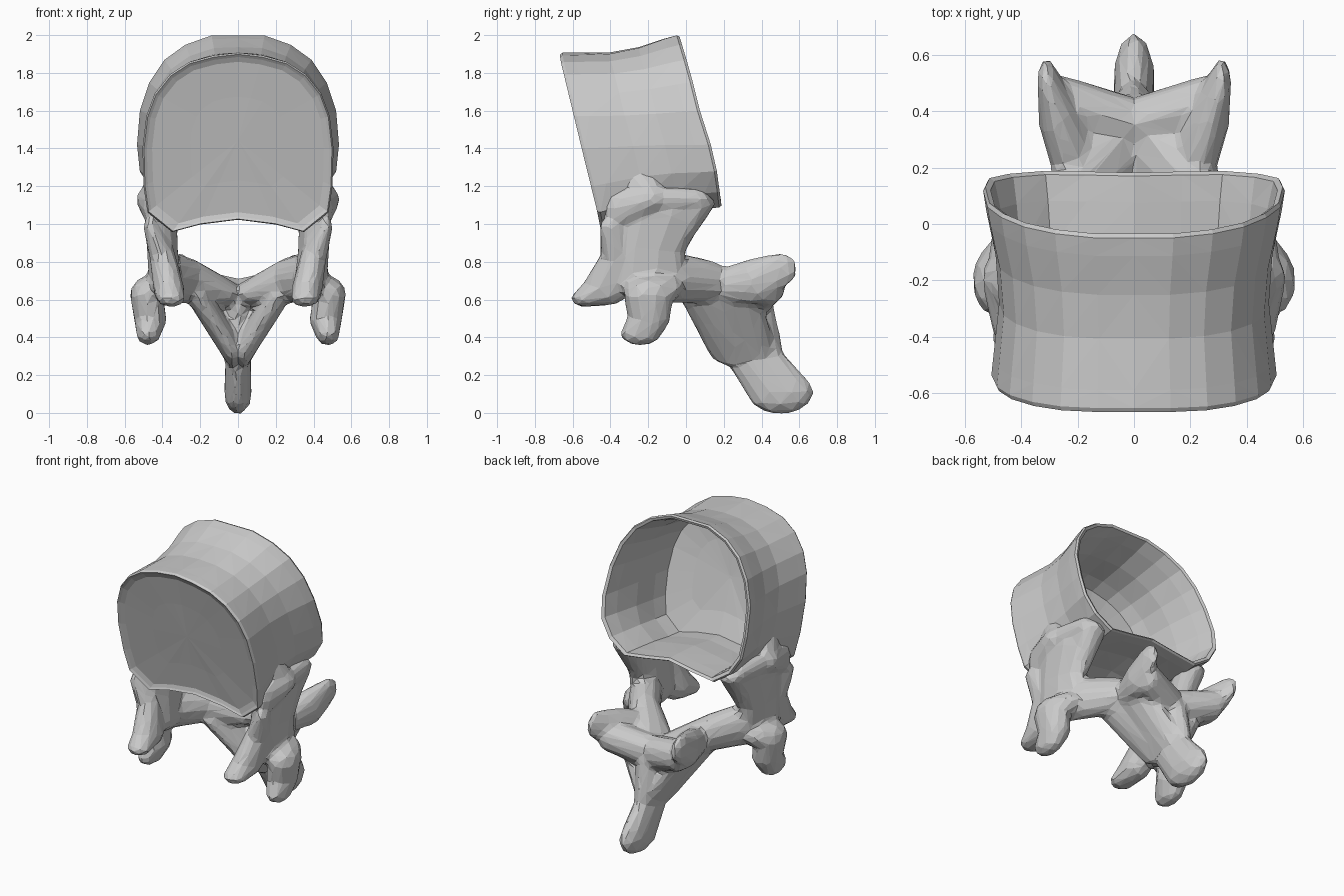
import bpy, bmesh
from mathutils import Vector

if "Cube" in bpy.data.objects:
    bpy.data.objects.remove(bpy.data.objects["Cube"])

bone = bpy.data.materials.new("bone_grey")
bone.diffuse_color = (0.6, 0.6, 0.6, 1)
bone.use_nodes = True
bone.node_tree.nodes["Principled BSDF"].inputs["Base Color"].default_value = bone.diffuse_color


def add_object(name, bm):
    bmesh.ops.recalc_face_normals(bm, faces=bm.faces)
    mesh = bpy.data.meshes.new(name)
    bm.to_mesh(mesh)
    bm.free()
    mesh.materials.append(bone)
    ob = bpy.data.objects.new(name, mesh)
    bpy.context.collection.objects.link(ob)
    return ob


def interp(table, z):
    # y of an end plate at height z
    if z >= table[0][0]:
        return table[0][1]
    for (z0, y0), (z1, y1) in zip(table, table[1:]):
        if z >= z1:
            return y0 + (y1 - y0) * (z0 - z) / (z0 - z1)
    return table[-1][1]


# Half outlines (x, z) of the two ends of the body, top to bottom
FRONT = [(0, 1.905), (.13, 1.89), (.26, 1.855), (.36, 1.79), (.44, 1.69), (.485, 1.57), (.505, 1.4),
         (.50, 1.2), (.48, 1.06), (.35, .955), (.20, .995), (0, 1.02)]
BACK = [(0, 2.0), (.14, 2.0), (.28, 1.95), (.39, 1.87), (.47, 1.75), (.52, 1.6), (.535, 1.42),
        (.52, 1.28), (.45, 1.17), (.33, 1.09), (.18, 1.11), (0, 1.14)]
FRONT_Y = [(1.88, -.665), (1.3, -.525), (1.1, -.475), (.97, -.445)]
BACK_Y = [(2.0, -.04), (1.8, .02), (1.6, .07), (1.35, .15), (1.1, .185)]


def plate(outline, y_table):
    half = [Vector((x, interp(y_table, z), z)) for x, z in outline]
    return half + [Vector((-p.x, p.y, p.z)) for p in half[-2:0:-1]]


def shrink(ring, scale, dy=0):
    c = sum(ring, Vector()) / len(ring)
    return [c + (p - c) * scale + Vector((0, dy, 0)) for p in ring]


front, back = plate(FRONT, FRONT_Y), plate(BACK, BACK_Y)


def between(t, scale):
    return shrink([a.lerp(b, t) for a, b in zip(front, back)], scale)


def loft(name, rings):
    bm = bmesh.new()
    loops = [[bm.verts.new(p) for p in r] for r in rings]
    n = len(front)
    for a, b in zip(loops, loops[1:]):
        for i in range(n):
            j = (i + 1) % n
            bm.faces.new((a[i], a[j], b[j], b[i]))
    bm.faces.new(loops[0])
    bm.faces.new(loops[-1])
    bmesh.ops.triangulate(bm, faces=bm.faces[:])
    return add_object(name, bm)


# Vertebral body: waisted drum, nearly flat front plate, hollowed deeply from the back
loft("vertebral_body", [
    shrink(front, .02, .02), shrink(front, .5, .02), shrink(front, .9, .016),
    shrink(front, .955, .006), shrink(front, .985, -.003), between(.02, 1), between(.12, .98),
    between(.4, .925), between(.65, .935), between(.88, .985), between(.985, 1),
    shrink(back, .985, .004), shrink(back, .95, -.005), between(.85, .915), between(.6, .87),
    between(.35, .86), between(.2, .83), between(.16, .5), between(.14, .02)])

# Helper that keeps the arch out of the hollow
core = loft("body_core_cutter", [between(.03, .94), between(.12, .95), between(.4, .895),
                                 between(.65, .905), between(.88, .955), between(1.02, .97)])
core.hide_render = True
core.hide_viewport = True

# Neural arch: chains of (centre, radii) blobs, hulled pair by pair and fused
arch = bmesh.new()


def limb(chain, mirror=True):
    for side in ((1, -1) if mirror else (1,)):
        for pair in zip(chain, chain[1:]):
            part = bmesh.new()
            for c, r in pair:
                ball = bmesh.ops.create_icosphere(part, subdivisions=2, radius=1)
                for v in ball["verts"]:
                    v.co = Vector(((c[0] + v.co.x * r[0]) * side,
                                   c[1] + v.co.y * r[1], c[2] + v.co.z * r[2]))
            res = bmesh.ops.convex_hull(part, input=part.verts[:])
            junk = {g for g in res["geom_interior"] + res["geom_unused"]
                    if isinstance(g, bmesh.types.BMVert)}
            bmesh.ops.delete(part, geom=list(junk), context='VERTS')
            bmesh.ops.recalc_face_normals(part, faces=part.faces)
            tmp = bpy.data.meshes.new("tmp")
            part.to_mesh(tmp)
            part.free()
            arch.from_mesh(tmp)
            bpy.data.meshes.remove(tmp)


# pedicles
limb([((.41, -.15, 1.06), (.09, .25, .09)), ((.40, -.21, .86), (.085, .21, .1)),
      ((.385, -.22, .70), (.09, .22, .1))])
limb([((.39, .06, 1.11), (.09, .10, .05)), ((.39, -.10, .90), (.065, .1, .1))])
# rib facet ridges, blended into the side of the body
limb([((.44, -.35, 1.08), (.065, .09, .11)), ((.475, -.19, 1.13), (.065, .08, .07))])
limb([((.43, -.25, 1.24), (.045, .1, .07)), ((.475, -.19, 1.13), (.055, .1, .06))])
limb([((.475, -.19, 1.13), (.05, .1, .07)), ((.44, .04, 1.13), (.05, .09, .06))])
# front articular processes with a ridge up to the body
limb([((.465, -.40, .98), (.035, .06, .06)), ((.40, -.36, .82), (.07, .09, .09)),
      ((.365, -.43, .65), (.085, .13, .085)), ((.355, -.535, .605), (.075, .075, .045))])
# transverse processes
limb([((.44, -.17, .66), (.09, .16, .08)), ((.485, -.2, .62), (.09, .13, .1)),
      ((.465, -.195, .50), (.09, .115, .08)), ((.475, -.24, .42), (.065, .11, .065))])
# laminae
limb([((.38, -.12, .72), (.075, .15, .14)), ((.25, .08, .70), (.08, .13, .12)),
      ((.06, .27, .63), (.08, .18, .075))])
# rear articular processes
limb([((.20, .2, .67), (.085, .14, .09)), ((.27, .38, .70), (.07, .12, .125)),
      ((.31, .50, .76), (.035, .09, .09))])
limb([((.26, .43, .67), (.05, .1, .1)), ((0, .35, .60), (.1, .1, .11))])
# spinous process with its spread roots
limb([((.215, .08, .62), (.06, .12, .06)), ((.03, .27, .34), (.05, .16, .1))])
limb([((.20, .25, .61), (.06, .15, .06)), ((.02, .34, .34), (.06, .14, .11))])
limb([((0, .30, .58), (.08, .15, .08)), ((0, .32, .40), (.05, .14, .1))], mirror=False)
limb([((0, .37, .54), (.08, .1, .12)), ((0, .37, .28), (.07, .155, .1)),
      ((0, .50, .11), (.075, .18, .12))], mirror=False)

ob = add_object("neural_arch", arch)
m = ob.modifiers.new("fuse", 'REMESH')
m.mode = 'VOXEL'
m.voxel_size = .016
m = ob.modifiers.new("soften", 'SMOOTH')
m.iterations = 5
m = ob.modifiers.new("facet", 'DECIMATE')
m.ratio = .06
m = ob.modifiers.new("clear_hollow", 'BOOLEAN')
m.operation = 'DIFFERENCE'
m.object = core
m.solver = 'EXACT'
